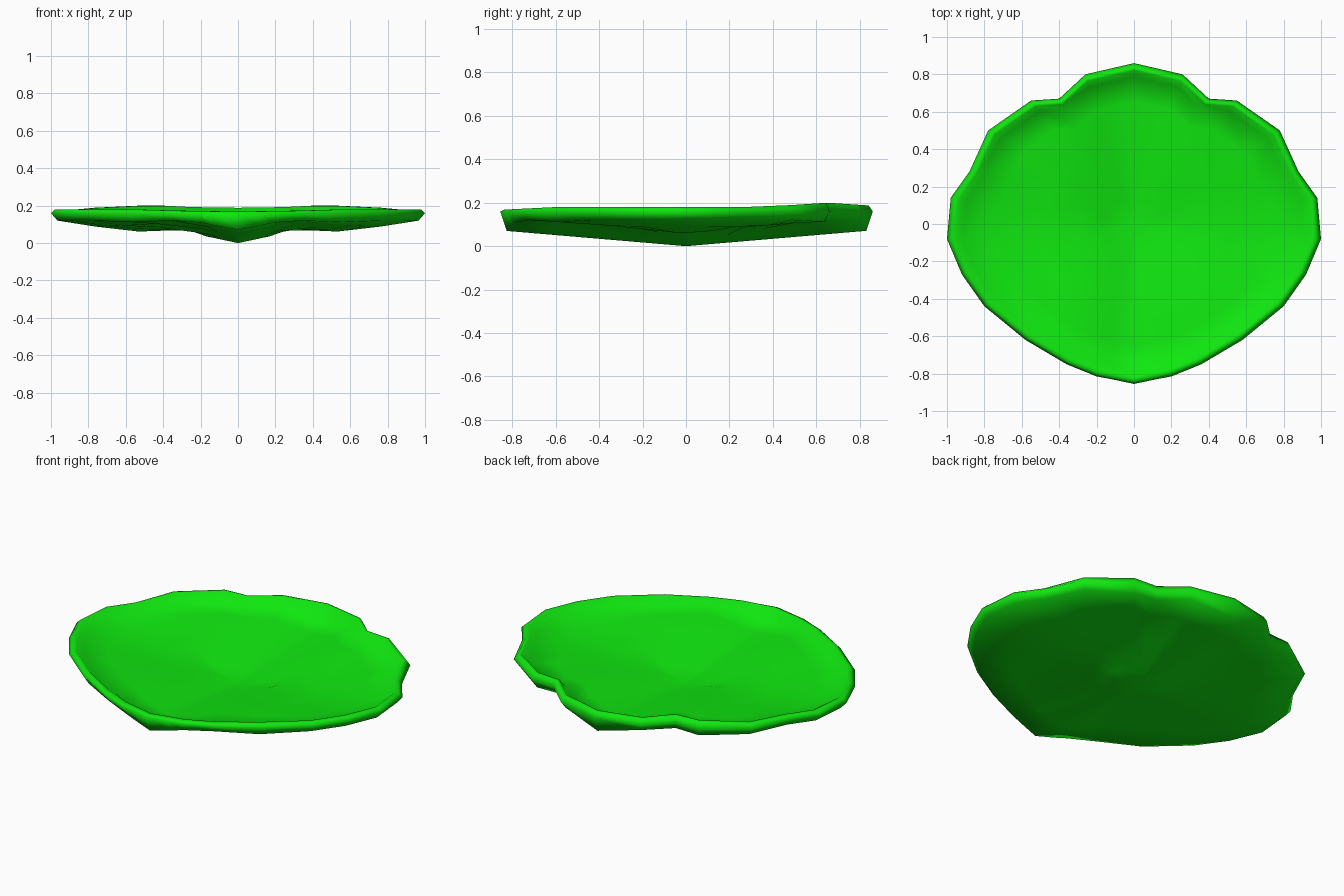
import bpy
import bmesh

cube = bpy.data.objects.get("Cube")
if cube:
    bpy.data.objects.remove(cube, do_unlink=True)

# One flat leaf green
green = bpy.data.materials.new("leaf green")
green.use_nodes = True
colour = (0.005, 0.8, 0.005, 1)
green.diffuse_color = colour
green.node_tree.nodes["Principled BSDF"].inputs["Base Color"].default_value = colour

# Half outline of the leaf, back tip to front tip, mirrored to a full loop
half = [(0, .86), (.26, .80), (.40, .67), (.55, .66), (.78, .50), (.88, .28),
        (.98, .14), (1, -.08), (.92, -.27), (.80, -.44), (.58, -.62),
        (.36, -.75), (.20, -.815), (.12, -.83), (0, -.855)]
outline = half + [(-x, y) for x, y in reversed(half[1:-1])]

# Cross-section of the underside: a central keel and a soft rib on each side
ribs = [(0, 0), (.17, .035), (.28, .073), (.53, .058), (.72, .075), (.9, .11), (1.1, .13)]


def underside(x, y):
    x = abs(x)
    for (x0, z0), (x1, z1) in zip(ribs, ribs[1:]):
        if x <= x1:
            z = z0 + (z1 - z0) * (x - x0) / (x1 - x0)
            break
    return min(z + 0.085 * abs(y), 0.12)


def floor(x, y):
    return underside(x, y) + 0.035


def edge(x, y):
    return 0.16


def lip(x, y):
    return 0.18 + 0.02 * max(0, 1 - abs(y - 0.65) / 0.3) - 0.01 * max(0, -y - 0.6) / 0.2


# Rings from the bottom centre, around the rolled rim, to the floor centre
spread = (.17, .28, .53, .76)
rings = [(t, underside) for t in spread]
rings += [(.965, underside), (1, edge), (.978, lip), (.955, lip), (.915, floor)]
rings += [(t, floor) for t in reversed(spread)]

bm = bmesh.new()
loops = [[bm.verts.new((x * t, y * t, height(x * t, y * t))) for x, y in outline]
         for t, height in rings]
count = len(outline)
for a, b in zip(loops, loops[1:]):
    for i in range(count):
        j = (i + 1) % count
        bm.faces.new((a[i], a[j], b[j], b[i]))

# Close both sides with fans
for loop, height in ((loops[0], underside), (loops[-1], floor)):
    centre = bm.verts.new((0, 0, height(0, 0)))
    for i in range(count):
        bm.faces.new((centre, loop[i], loop[(i + 1) % count]))
bmesh.ops.recalc_face_normals(bm, faces=bm.faces)
for face in bm.faces:
    face.smooth = True

mesh = bpy.data.meshes.new("leaf_dish")
bm.to_mesh(mesh)
bm.free()
mesh.materials.append(green)
leaf = bpy.data.objects.new("leaf_dish", mesh)
bpy.context.collection.objects.link(leaf)
